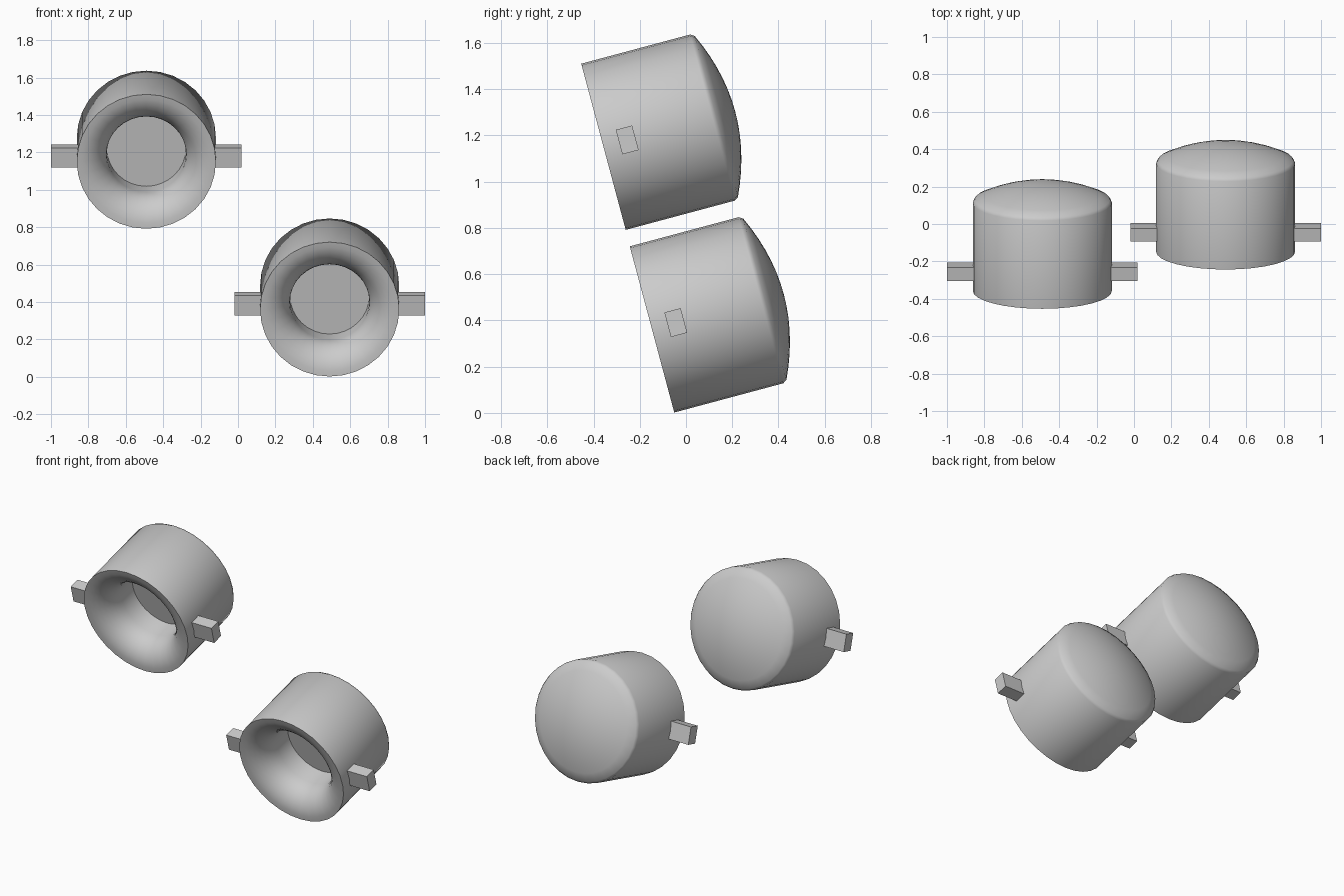
import bpy, bmesh, math
from mathutils import Matrix, Vector

if "Cube" in bpy.data.objects:
    bpy.data.objects.remove(bpy.data.objects["Cube"])

SEGMENTS = 32
R = 0.372          # housing radius
THROAT = 0.212     # inner opening radius
FLARE = R - THROAT # radius of the trumpet curve
BODY = 0.50        # length of the straight body
DOME = 0.09        # height of the domed back
TILT = math.radians(15)


def finish(bm, name, placement):
    bmesh.ops.remove_doubles(bm, verts=bm.verts, dist=1e-5)
    bmesh.ops.recalc_face_normals(bm, faces=bm.faces)
    mesh = bpy.data.meshes.new(name)
    bm.to_mesh(mesh)
    bm.free()
    obj = bpy.data.objects.new(name, mesh)
    bpy.context.collection.objects.link(obj)
    obj.matrix_world = placement
    return obj


def lathe(profile, name, placement):
    """Spin (radius, depth) points around the local y axis."""
    bm = bmesh.new()
    verts = [bm.verts.new((r, d, 0)) for r, d in profile]
    edges = [bm.edges.new(pair) for pair in zip(verts, verts[1:])]
    bmesh.ops.spin(bm, geom=verts + edges, cent=(0, 0, 0), axis=(0, 1, 0),
                   angle=math.tau, steps=SEGMENTS, use_merge=True)
    obj = finish(bm, name, placement)
    bpy.ops.object.select_all(action='DESELECT')
    obj.select_set(True)
    bpy.context.view_layer.objects.active = obj
    bpy.ops.object.shade_smooth_by_angle(angle=math.radians(35))
    return obj


def box(center, size, name, placement):
    bm = bmesh.new()
    bmesh.ops.create_cube(bm, size=1, matrix=Matrix.Translation(center)
                          @ Matrix.Diagonal((*size, 1)))
    return finish(bm, name, placement)


def lamp(side, front_center):
    placement = Matrix.Translation(Vector(front_center)) @ Matrix.Rotation(TILT, 4, 'X')

    # Housing: flat lens, trumpet mouth, straight body, softened shoulder, domed back
    profile = [(0, 0.28), (THROAT, 0.28)]
    for i in range(9):
        a = math.radians(90 * i / 8)
        profile.append((R - FLARE * math.cos(a), FLARE * (1 - math.sin(a))))
    profile.append((R, BODY - 0.012))
    for i in range(8):
        t = 0.97 * (1 - i / 7)
        profile.append((R * t, BODY + DOME * (1 - t * t)))
    lathe(profile, side + "_lamp_housing", placement)

    # Mounting pegs on both sides
    for sign, end in ((-1, "left"), (1, "right")):
        box((sign * 0.425, 0.107, 0.002), (0.17, 0.073, 0.11),
            f"{side}_lamp_{end}_peg", placement)


lamp("upper", (-0.49, -0.357, 1.151))
lamp("lower", (0.49, -0.147, 0.361))
